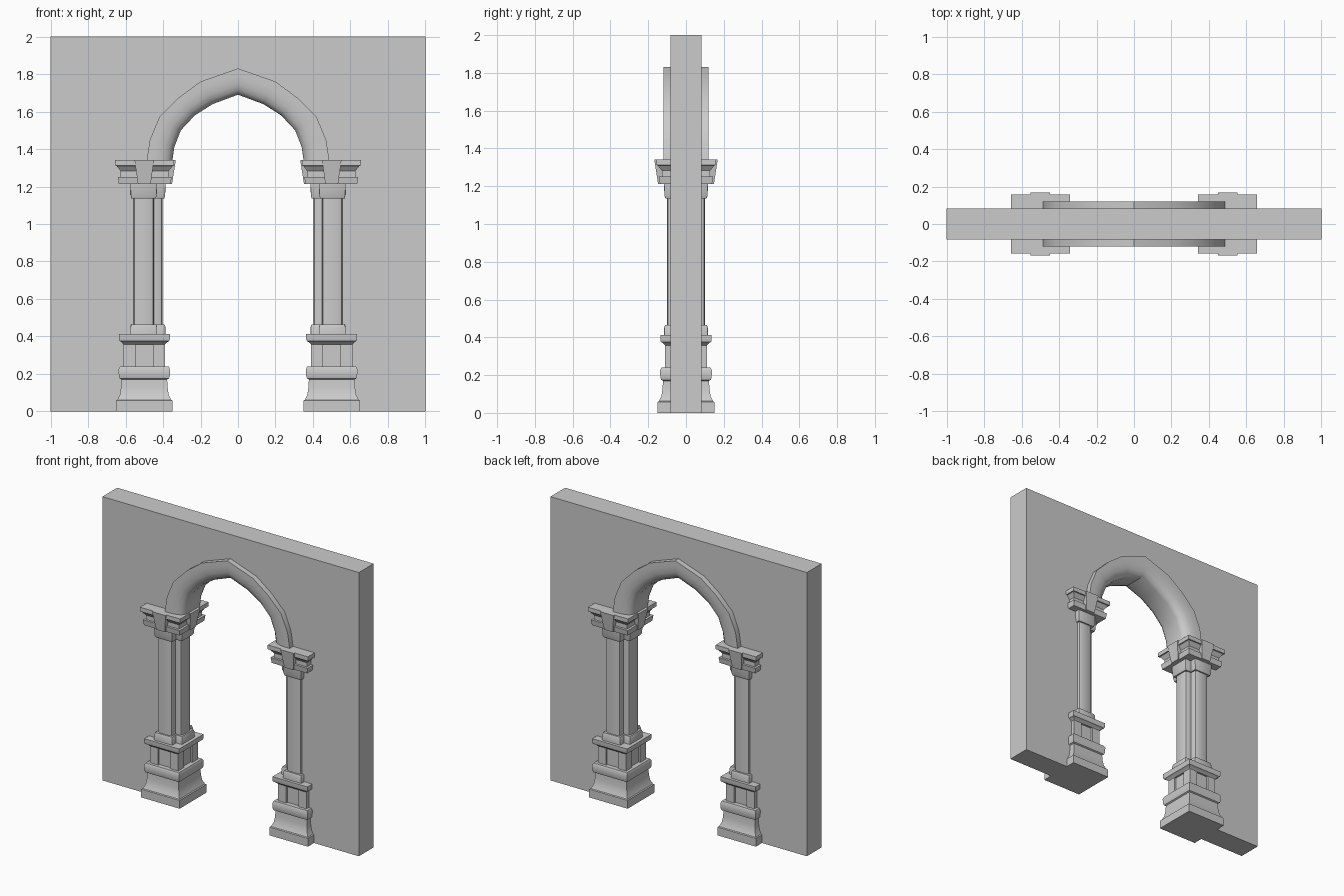
import bpy, bmesh, math

cube = bpy.data.objects.get("Cube")
if cube:
    bpy.data.objects.remove(cube, do_unlink=True)

GREY = (0.6, 0.6, 0.6, 1)
stone = bpy.data.materials.new("grey stone")
stone.use_nodes = True
stone.diffuse_color = GREY
stone.node_tree.nodes["Principled BSDF"].inputs["Base Color"].default_value = GREY


def finish(name, bm, smooth=True):
    bmesh.ops.recalc_face_normals(bm, faces=bm.faces)
    mesh = bpy.data.meshes.new(name)
    bm.to_mesh(mesh)
    bm.free()
    mesh.materials.append(stone)
    obj = bpy.data.objects.new(name, mesh)
    bpy.context.collection.objects.link(obj)
    if smooth:
        bpy.ops.object.select_all(action="DESELECT")
        obj.select_set(True)
        bpy.context.view_layer.objects.active = obj
        bpy.ops.object.shade_smooth_by_angle(angle=math.radians(32))
    return obj


def loft(name, rings, smooth=True):
    """Skin a stack of equal-length point rings and cap both ends."""
    bm = bmesh.new()
    loops = [[bm.verts.new(p) for p in ring] for ring in rings]
    n = len(loops[0])
    for a, b in zip(loops, loops[1:]):
        for i in range(n):
            j = (i + 1) % n
            bm.faces.new((a[i], a[j], b[j], b[i]))
    bm.faces.new(loops[0])
    bm.faces.new(loops[-1])
    return finish(name, bm, smooth)


def rect(x0, x1, y0, y1, z):
    return [(x0, y0, z), (x1, y0, z), (x1, y1, z), (x0, y1, z)]


def moulding(name, cx, profile):
    """Square block turned from (half width, height) pairs."""
    return loft(name, [rect(cx - h, cx + h, -h, h, z) for h, z in profile])


def cross_plan(cx, s, grow, z, bevel):
    """Pier plan: a front-to-back pilaster crossed by one facing the opening."""
    w, d, reach = 0.055 + grow, 0.1 + grow, 0.1 + grow
    c = 0.055 + grow
    half = [(w, 0), (w, d - bevel), (w - bevel * 0.3, d - bevel * 0.3), (w - bevel, d),
            (bevel - w, d), (bevel * 0.3 - w, d - bevel * 0.3), (-w, d - bevel), (-w, c),
            (bevel - reach, c), (bevel * 0.3 - reach, c - bevel * 0.3), (-reach, c - bevel)]
    plan = half + [(x, -y) for x, y in reversed(half[1:])]
    return [(s * (cx + x), y, z) for x, y in plan]


# Arch outlines from the springing to the crown, then mirrored
OUTER = [(0.487, 1.34), (0.47, 1.45), (0.42, 1.57), (0.315, 1.675), (0.2, 1.76), (0, 1.83)]
INNER = [(0.35, 1.34), (0.34, 1.41), (0.305, 1.5), (0.23, 1.58), (0.135, 1.64), (0, 1.69)]


def mirrored(points):
    return points + [(-x, z) for x, z in reversed(points[:-1])]


# Wall slab with the doorway cut out of its outline
doorway = mirrored([(0.45, 0), (0.45, 1.34)] +
                   [((a + c) / 2, (b + d) / 2) for (a, b), (c, d) in zip(OUTER, INNER)])
outline = [(1, 0), (1, 2), (-1, 2), (-1, 0)] + doorway[::-1]
loft("wall", [[(x, y, z) for x, z in outline] for y in (-0.082, 0.082)], False)

# Arch moulding: flat outer edge, face rounding in to the soffit
SECTION = [(0, 0.12), (0.3, 0.12), (0.6, 0.115), (0.82, 0.103), (0.95, 0.085), (1, 0.065)]
section = SECTION + [(t, -y) for t, y in reversed(SECTION)]
loft("arch_moulding",
     [[(ox + (ix - ox) * t, y, oz + (iz - oz) * t) for t, y in section]
      for (ox, oz), (ix, iz) in zip(mirrored(OUTER), mirrored(INNER))])

BASE = [(0.15, 0), (0.15, 0.058), (0.143, 0.062), (0.13, 0.09), (0.124, 0.13), (0.122, 0.17),
        (0.131, 0.175), (0.136, 0.19), (0.137, 0.225), (0.13, 0.24), (0.1, 0.24)]
SLAB = [(0.11, 0.358), (0.122, 0.37), (0.132, 0.375), (0.136, 0.385), (0.136, 0.412)]
CAPITAL = [(0.138, 1.213), (0.144, 1.252), (0.128, 1.252), (0.128, 1.282), (0.138, 1.295),
           (0.15, 1.31), (0.157, 1.312), (0.157, 1.342)]
TILT = [(0.034, 0.148, 1.213), (0.052, 0.168, 1.342)]

for side, s in (("left", 1), ("right", -1)):
    cx = s * 0.5
    moulding(side + "_base", cx, BASE)

    # Pedestal with a recessed panel between corner posts
    moulding(side + "_pedestal_core", cx, [(0.097, 0.23), (0.097, 0.365)])
    for px in (-1, 1):
        for py in (-1, 1):
            xs = sorted((cx + px * 0.047, cx + px * 0.11))
            ys = sorted((py * 0.047, py * 0.11))
            loft(side + "_pedestal_post",
                 [rect(*xs, *ys, z) for z in (0.23, 0.365)], False)
    moulding(side + "_pedestal_slab", cx, SLAB)

    # Shaft with collars at foot and neck
    for name, rows, bevel in (
            ("_foot_collar", [(0.016, 0.41), (0.016, 0.45), (0.011, 0.465)], 0.004),
            ("_shaft", [(0, 0.46), (0, 1.14)], 0.018),
            ("_neck_collar", [(0.009, 1.135), (0.014, 1.15), (0.017, 1.215)], 0.004)):
        loft(side + name, [cross_plan(0.503, s, g, z, bevel) for g, z in rows])

    # Capital with a tapered block on the front, back and opening faces
    moulding(side + "_capital", s * 0.498, CAPITAL)
    loft(side + "_capital_cross_block",
         [rect(cx - w, cx + w, -d, d, z) for w, d, z in TILT], False)
    loft(side + "_capital_inner_block",
         [rect(*sorted((cx, cx - s * d)), -w, w, z) for w, d, z in TILT], False)
